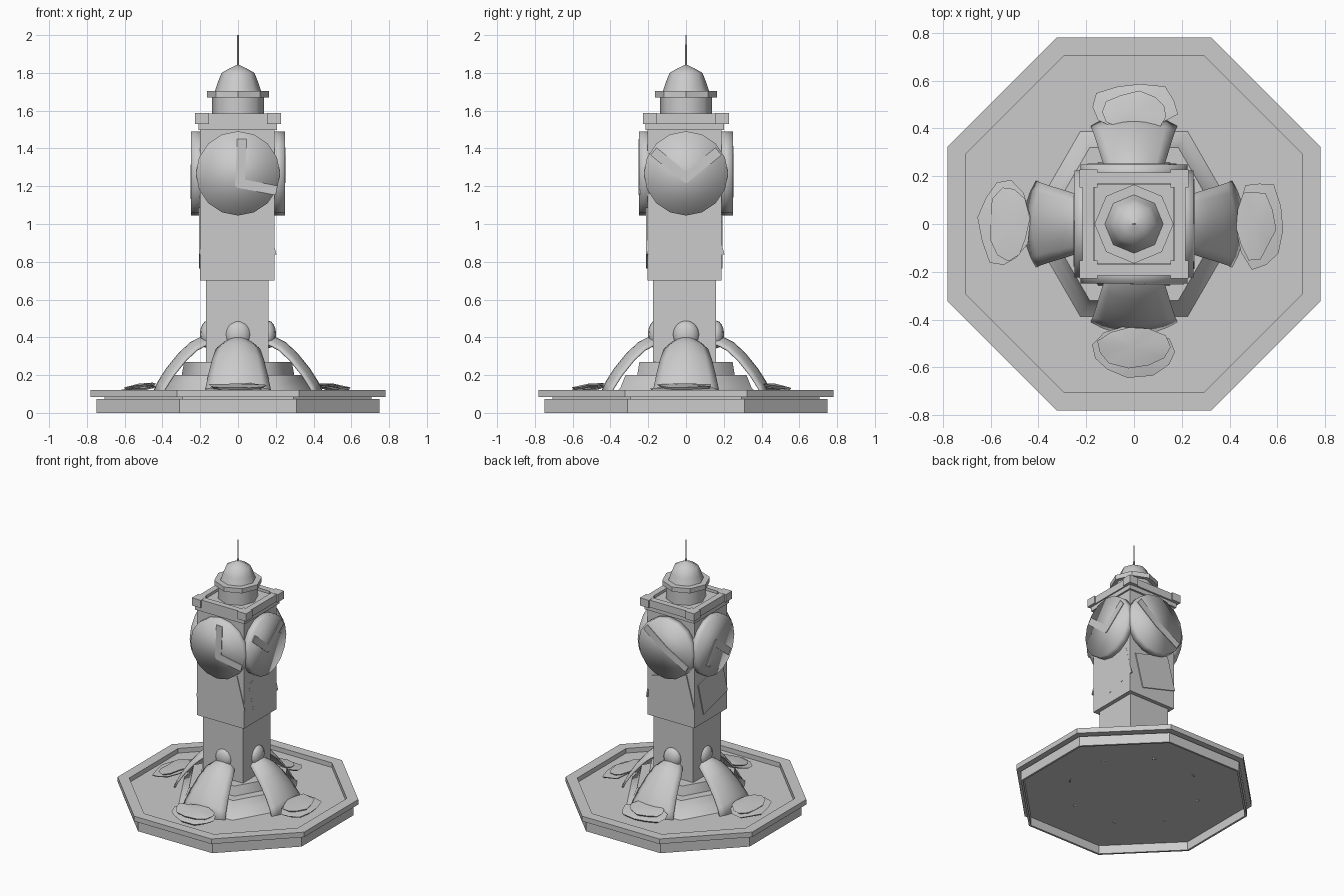
import bpy, bmesh, random
from math import cos, sin, pi, radians, atan2, hypot
from mathutils import Matrix

if "Cube" in bpy.data.objects:
    bpy.data.objects.remove(bpy.data.objects["Cube"])
random.seed(4)

stone = bpy.data.materials.new("grey_stone")
stone.use_nodes = True
stone.diffuse_color = (0.6, 0.6, 0.6, 1)
stone.node_tree.nodes["Principled BSDF"].inputs["Base Color"].default_value = (0.6, 0.6, 0.6, 1)


def finish(bm, name, matrix=None, smooth=None):
    """Turn a bmesh into a named object."""
    if matrix is not None:
        bm.transform(matrix)
    bmesh.ops.recalc_face_normals(bm, faces=bm.faces)
    mesh = bpy.data.meshes.new(name)
    bm.to_mesh(mesh)
    bm.free()
    mesh.materials.append(stone)
    ob = bpy.data.objects.new(name, mesh)
    bpy.context.collection.objects.link(ob)
    if smooth:
        bpy.ops.object.select_all(action='DESELECT')
        ob.select_set(True)
        bpy.context.view_layer.objects.active = ob
        bpy.ops.object.shade_smooth_by_angle(angle=radians(smooth))
    return ob


def turned(name, sides, profile, turn=0.0, closed=False, smooth=None):
    """Prism rings through (radius, z) points; closed makes a hollow ring."""
    bm = bmesh.new()
    rings = [[bm.verts.new((r * cos(turn + 2 * pi * i / sides),
                            r * sin(turn + 2 * pi * i / sides), z))
              for i in range(sides)] for r, z in profile]
    pairs = list(zip(rings, rings[1:]))
    if closed:
        pairs.append((rings[-1], rings[0]))
    else:
        bm.faces.new(rings[0])
        bm.faces.new(rings[-1])
    for a, b in pairs:
        for i in range(sides):
            j = (i + 1) % sides
            bm.faces.new((a[i], a[j], b[j], b[i]))
    return finish(bm, name, smooth=smooth)


def box(name, centre, size, matrix=Matrix()):
    bm = bmesh.new()
    bmesh.ops.create_cube(bm, size=1)
    local = Matrix.Translation(centre) @ Matrix.Diagonal((*size, 1))
    return finish(bm, name, matrix @ local)


# Basin: open-bottomed octagonal plinth wall, thin floor and raised rim
EIGHTH = pi / 8
OCT = 1 / cos(EIGHTH)
turned("basin_plinth", 8, [(0.75 * OCT, 0), (0.75 * OCT, 0.073),
                           (0.735 * OCT, 0.073), (0.735 * OCT, 0)], EIGHTH, closed=True)
turned("basin_floor", 8, [(0.74 * OCT, 0.064), (0.74 * OCT, 0.072),
                          (0.708 * OCT, 0.072), (0.708 * OCT, 0.087)], EIGHTH)
turned("basin_rim", 8, [(0.78 * OCT, 0.084), (0.78 * OCT, 0.122),
                        (0.705 * OCT, 0.122), (0.705 * OCT, 0.084)], EIGHTH, closed=True)

# Six-sided flared pedestal with a step
turned("pedestal_skirt", 6, [(0.45, 0.085), (0.4, 0.135), (0.37, 0.2)], smooth=65)
turned("pedestal_step", 6, [(0.3, 0.19), (0.285, 0.27)], smooth=65)

# Column and tower body
box("column", (-0.004, -0.008, 0.475), (0.333, 0.333, 0.47))
box("tower_body", (-0.004, -0.009, 1.1), (0.392, 0.392, 0.8))
box("cornice", (-0.002, -0.006, 1.515), (0.415, 0.415, 0.035))

# Parapet tray with a shallow deck and projecting corner blocks
SQ = 2 ** 0.5
turned("parapet", 4, [(0.215 * SQ, 1.53), (0.215 * SQ, 1.585),
                      (0.17 * SQ, 1.585), (0.17 * SQ, 1.53)], pi / 4, closed=True)
box("parapet_deck", (0, 0, 1.548), (0.335, 0.335, 0.036))
for x in (-1, 1):
    for y in (-1, 1):
        box("parapet_corner", (0.19 * x, 0.19 * y, 1.558), (0.074, 0.074, 0.058))

# Lantern, bell roof and mast
turned("lantern_drum", 8, [(0.138, 1.55), (0.138, 1.675)], smooth=50)
turned("lantern_flange", 8, [(0.165, 1.67), (0.165, 1.705)])
turned("bell_roof", 8, [(0.123, 1.703), (0.105, 1.755), (0.087, 1.8),
                        (0.045, 1.824), (0.004, 1.843)], smooth=60)
turned("mast", 6, [(0.006, 1.83), (0.004, 2.0)])

# Clock hands per side: pivot followed by the two tips, seen from outside
HANDS = [((0.01, 1.215), (0.02, 1.435), (0.19, 1.18)),
         ((0, 1.245), (-0.16, 1.375), (0.16, 1.375)),
         ((0, 1.268), (-0.15, 1.385), (0.17, 1.17)),
         ((0, 1.285), (-0.09, 1.16), (0.15, 1.17))]
# Distance of each side's notice plate from the axis
PLATE_DEPTH = (0.206, 0.188, 0.19, 0.202)


def clock(side, spin):
    # Round dial with softened shading
    bm = bmesh.new()
    bmesh.ops.create_cone(bm, cap_ends=True, segments=16, radius1=0.223,
                          radius2=0.223, depth=0.07)
    place = Matrix.Translation((0, -0.213, 1.268)) @ Matrix.Rotation(pi / 2, 4, 'X')
    finish(bm, "clock_dial", spin @ place, smooth=180)
    # Two flat hands
    pivot, *tips = HANDS[side]
    for tip in tips:
        dx, dz = tip[0] - pivot[0], tip[1] - pivot[1]
        mid = (pivot[0] + dx / 2, -0.248, pivot[1] + dz / 2)
        lay = Matrix.Translation(mid) @ Matrix.Rotation(-atan2(dz, dx), 4, 'Y')
        box("clock_hand", (0, 0, 0), (hypot(dx, dz) + 0.03, 0.009, 0.05), spin @ lay)


def notice(side, spin):
    # Crooked plate below the dial
    lay = (Matrix.Translation((0.028, -PLATE_DEPTH[side], 0.925))
           @ Matrix.Rotation(radians(-15), 4, 'Y'))
    box("notice_plate", (0, 0, 0), (0.295, 0.009, 0.255), spin @ lay)


def spout(spin):
    bm = bmesh.new()
    bmesh.ops.create_uvsphere(bm, u_segments=12, v_segments=8, radius=0.07)
    place = Matrix.Translation((0, -0.16, 0.415)) @ Matrix.Diagonal((1, 0.6, 1.05, 1))
    finish(bm, "water_spout", spin @ place, smooth=60)


def cascade(spin):
    # Widening arched sheet: (distance, height, half width) stations
    stations = [(0.16, 0.4, 0.06), (0.2, 0.395, 0.085), (0.25, 0.37, 0.115),
                (0.31, 0.315, 0.135), (0.375, 0.235, 0.155), (0.42, 0.165, 0.17),
                (0.455, 0.09, 0.185)]
    bm = bmesh.new()
    rows = []
    for dist, z, half in stations:
        row = []
        for k in range(9):
            u = k / 4 - 1
            sag = 0.035 * u * u
            row.append(bm.verts.new((half * u, -(dist - sag), z - sag)))
        rows.append(row)
    for a, b in zip(rows, rows[1:]):
        for k in range(8):
            bm.faces.new((a[k], a[k + 1], b[k + 1], b[k]))
    ob = finish(bm, "water_cascade", spin, smooth=60)
    mod = ob.modifiers.new("thickness", 'SOLIDIFY')
    mod.thickness = 0.01
    mod.offset = 0


def splash(reach, spin):
    # Two ragged, overlapping low sheets, tilted down away from the tower
    for gap, wide, deep, z in ((0, 0.185, 0.105, 0.127), (-0.02, 0.15, 0.085, 0.145)):
        bm = bmesh.new()
        dist = reach + gap
        top, under = [], []
        for i in range(11):
            a = 2 * pi * i / 11
            k = random.uniform(0.88, 1.08)
            x, out = wide * k * cos(a), -deep * k * sin(a)
            h = z - 0.15 * out + random.uniform(-0.005, 0.005)
            top.append(bm.verts.new((x, -dist - out, h)))
            under.append(bm.verts.new((x * 0.9, -dist - out * 0.9, h - 0.012)))
        hub = bm.verts.new((0, -dist, z + 0.01))
        low = bm.verts.new((0, -dist, z - 0.012))
        for i in range(11):
            j = (i + 1) % 11
            bm.faces.new((hub, top[i], top[j]))
            bm.faces.new((top[i], under[i], under[j], top[j]))
            bm.faces.new((low, under[j], under[i]))
        finish(bm, "water_splash", spin, smooth=30)


# Repeat the four sides: front, +x, back, -x
for side, reach in enumerate((0.535, 0.525, 0.49, 0.545)):
    spin = Matrix.Rotation(side * pi / 2, 4, 'Z')
    clock(side, spin)
    notice(side, spin)
    spout(spin)
    cascade(spin)
    splash(reach, spin)
